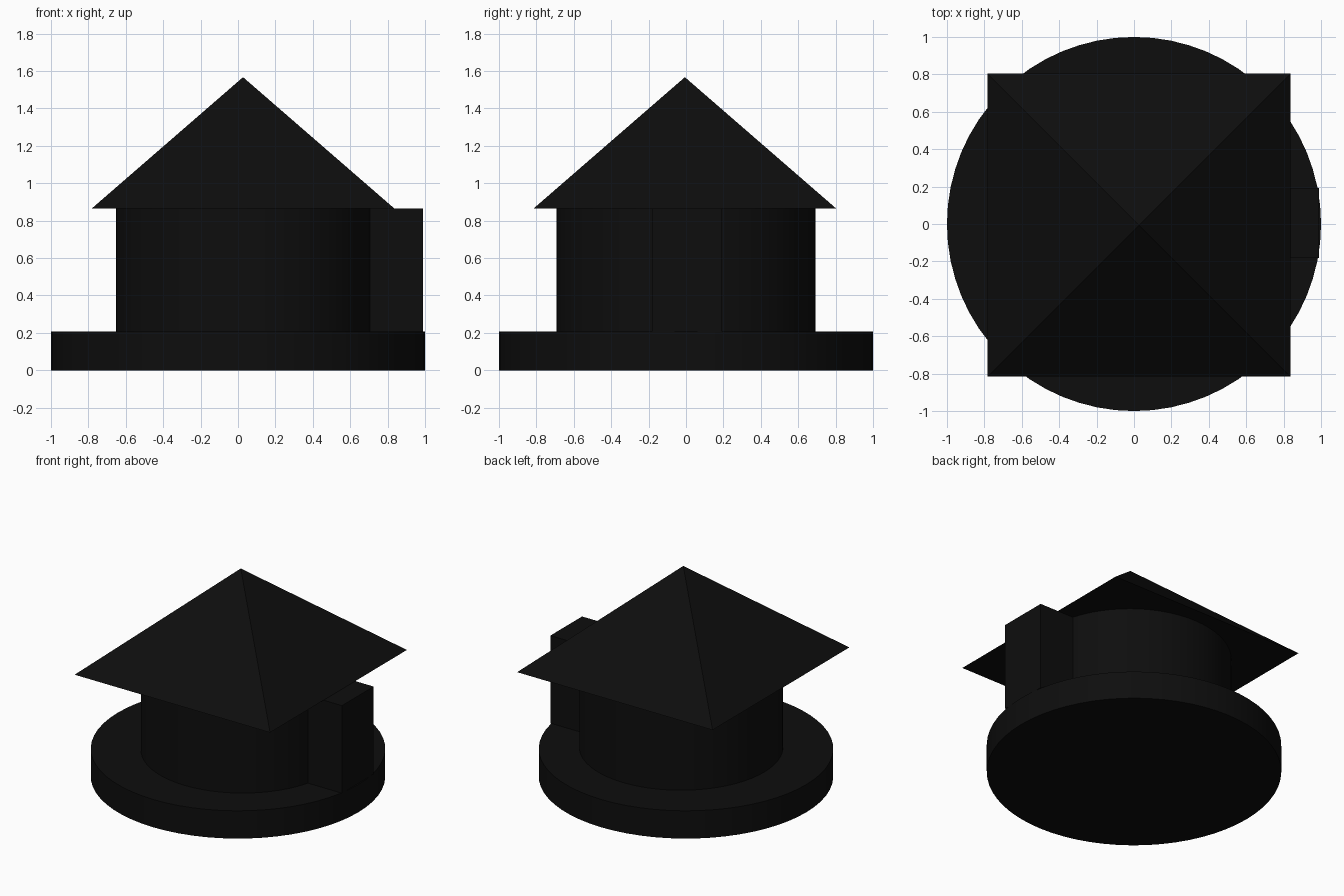
import bpy, math

if "Cube" in bpy.data.objects:
    bpy.data.objects.remove(bpy.data.objects["Cube"])

black = bpy.data.materials.new("near_black")
black.diffuse_color = (0.0042, 0.0042, 0.0042, 1)
black.use_nodes = True
black.node_tree.nodes["Principled BSDF"].inputs["Base Color"].default_value = black.diffuse_color


def finish(name, smooth=False):
    ob = bpy.context.object
    ob.name = name
    ob.data.materials.append(black)
    bpy.ops.object.transform_apply(location=False, rotation=True, scale=True)
    if smooth:
        bpy.ops.object.shade_smooth_by_angle(angle=math.radians(30))
    return ob


def disc(name, x, radius, z0, z1):
    bpy.ops.mesh.primitive_cylinder_add(vertices=64, radius=radius, depth=z1 - z0,
                                        location=(x, 0, (z0 + z1) / 2))
    return finish(name, True)


BASE_TOP, EAVES, APEX = 0.208, 0.864, 1.567

# round plinth and drum wall
disc("plinth", 0, 1.0, 0, BASE_TOP)
disc("drum", 0.04, 0.692, BASE_TOP, EAVES)

# square block projecting from the right side of the drum
x0, x1, y0, y1 = 0.62, 0.989, -0.182, 0.193
bpy.ops.mesh.primitive_cube_add(size=1, location=((x0 + x1) / 2, (y0 + y1) / 2,
                                                  (BASE_TOP + EAVES) / 2))
bpy.context.object.scale = (x1 - x0, y1 - y0, EAVES - BASE_TOP)
finish("side_block")

# four-sided pyramid roof with wide eaves
bpy.ops.mesh.primitive_cone_add(vertices=4, radius1=0.81 * math.sqrt(2), radius2=0,
                                depth=APEX - EAVES, rotation=(0, 0, math.pi / 4),
                                location=(0.027, -0.006, (EAVES + APEX) / 2))
finish("roof")
